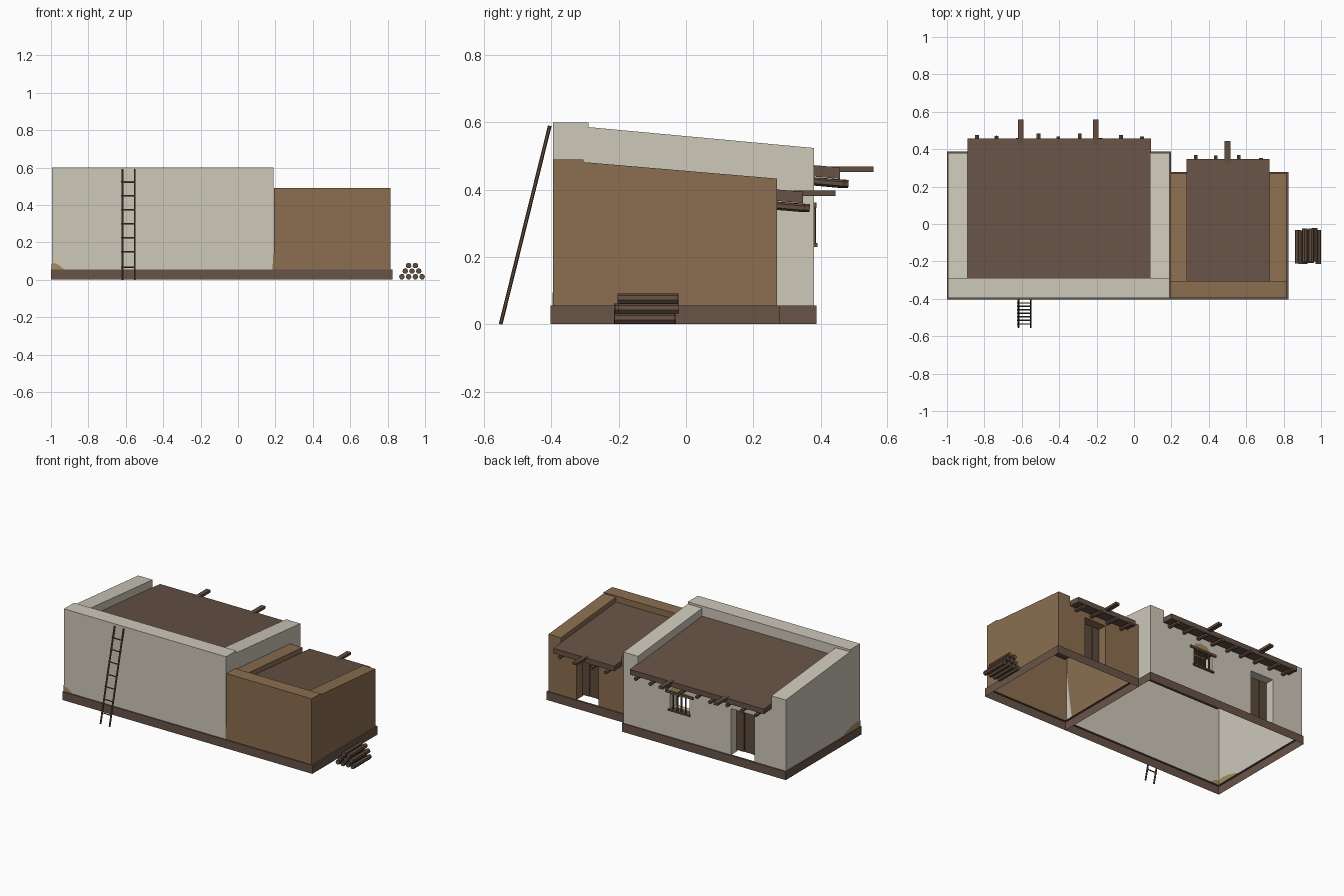
import bpy, bmesh, math, random
from mathutils import Vector

if "Cube" in bpy.data.objects:
    bpy.data.objects.remove(bpy.data.objects["Cube"])

random.seed(4)


def material(name, rgb):
    m = bpy.data.materials.new(name)
    lin = [((c / 255 + 0.055) / 1.055) ** 2.4 for c in rgb]
    m.diffuse_color = (*lin, 1)
    m.use_nodes = True
    m.node_tree.nodes["Principled BSDF"].inputs["Base Color"].default_value = m.diffuse_color
    return m


PALE = material("pale plaster", (206, 200, 186))
ADOBE = material("brown adobe", (139, 110, 80))
STONE = material("plinth brown", (104, 84, 71))
ROOF = material("roof earth", (102, 82, 69))
WOOD = material("weathered wood", (98, 78, 64))
DOOR = material("door wood", (92, 73, 59))
MUD = material("exposed mud", (164, 141, 96))


def finish(name, bm, mat):
    bmesh.ops.remove_doubles(bm, verts=bm.verts, dist=1e-5)
    bmesh.ops.recalc_face_normals(bm, faces=bm.faces)
    me = bpy.data.meshes.new(name)
    bm.to_mesh(me)
    bm.free()
    me.materials.append(mat)
    ob = bpy.data.objects.new(name, me)
    bpy.context.collection.objects.link(ob)
    return ob


def face(bm, *pts):
    bm.faces.new([bm.verts.new(p) for p in pts])


def prism(name, x0, x1, profile, mat):
    """Extrude a y-z profile along x."""
    bm = bmesh.new()
    face(bm, *[(x0, y, z) for y, z in profile])
    ext = bmesh.ops.extrude_face_region(bm, geom=bm.faces[:])["geom"]
    bmesh.ops.translate(bm, vec=(x1 - x0, 0, 0),
                        verts=[v for v in ext if isinstance(v, bmesh.types.BMVert)])
    return finish(name, bm, mat)


def box(name, x0, x1, y0, y1, z0, z1, mat):
    return prism(name, x0, x1, [(y0, z0), (y1, z0), (y1, z1), (y0, z1)], mat)


def pole(name, a, b, r, mat, sides=6):
    a, b = Vector(a), Vector(b)
    bm = bmesh.new()
    bmesh.ops.create_cone(bm, cap_ends=True, segments=sides, radius1=r, radius2=r,
                          depth=(b - a).length)
    rot = (b - a).to_track_quat('Z', 'Y').to_matrix().to_4x4()
    bmesh.ops.transform(bm, matrix=rot, verts=bm.verts)
    bmesh.ops.translate(bm, vec=(a + b) / 2, verts=bm.verts)
    return finish(name, bm, mat)


BASE = 0.055


def plinth(name, x0, x1, y0, y1):
    """Open-bottomed skirt with a narrow top ledge."""
    bm = bmesh.new()
    i = 0.014
    out = [(x0, y0), (x1, y0), (x1, y1), (x0, y1)]
    inn = [(x0 + i, y0 + i), (x1 - i, y0 + i), (x1 - i, y1 - i), (x0 + i, y1 - i)]
    for k in range(4):
        a, b, c, d = out[k], out[(k + 1) % 4], inn[(k + 1) % 4], inn[k]
        face(bm, (*a, 0), (*b, 0), (*b, BASE), (*a, BASE))
        face(bm, (*a, BASE), (*b, BASE), (*c, BASE), (*d, BASE))
    return finish(name, bm, STONE)


def walls(name, x0, x1, y0, y1, zf, zs, zb, p, roof_f, roof_b, openings, mat):
    """Thin wall shell with thick parapets on three sides and openings in the back."""
    bm = bmesh.new()
    yp = y0 + p
    xa, xb = x0 + p, x1 - p
    face(bm, (x0, y0, BASE), (x1, y0, BASE), (x1, y0, zf), (x0, y0, zf))
    for x in (x0, x1):
        face(bm, (x, y0, BASE), (x, y1, BASE), (x, y1, zb), (x, yp, zs), (x, yp, zf), (x, y0, zf))
    # parapet tops and inner faces
    face(bm, (x0, y0, zf), (x1, y0, zf), (x1, yp, zf), (x0, yp, zf))
    face(bm, (xa, yp, roof_f), (xb, yp, roof_f), (xb, yp, zf), (xa, yp, zf))
    for xo, xi in ((x0, xa), (x1, xb)):
        face(bm, (xo, yp, zs), (xi, yp, zs), (xi, y1, zb), (xo, y1, zb))
        face(bm, (xo, yp, zs), (xi, yp, zs), (xi, yp, zf), (xo, yp, zf))
        face(bm, (xi, yp, roof_f), (xi, y1, roof_b), (xi, y1, zb), (xi, yp, zs))
    # back wall as a grid of cells, skipping the openings
    xs = sorted({x0, xa, xb, x1, *[v for o in openings for v in o[:2]]})
    zs_ = sorted({BASE, roof_b, zb, *[v for o in openings for v in o[2:]]})
    for a, b in zip(xs, xs[1:]):
        for c, d in zip(zs_, zs_[1:]):
            mx, mz = (a + b) / 2, (c + d) / 2
            if any(o[0] < mx < o[1] and o[2] < mz < o[3] for o in openings):
                continue
            if mz > roof_b and xa < mx < xb:
                continue
            face(bm, (a, y1, c), (b, y1, c), (b, y1, d), (a, y1, d))
    # reveals
    for a, b, c, d in openings:
        ring = [(a, c), (b, c), (b, d), (a, d)]
        for k in range(4):
            (u, v), (s, t) = ring[k], ring[(k + 1) % 4]
            if v == t == BASE:
                continue
            face(bm, (u, y1, v), (s, y1, t), (s, y1 - 0.07, t), (u, y1 - 0.07, v))
    return finish(name, bm, mat)


def roof(name, x0, x1, y0, y1, z_end, slope, beams, spouts, spout_end):
    """Sloping slab with beam ends below and drain spouts at the eave."""
    rise = (y1 - y0) * slope
    t = 0.034
    prism(name + "_roof_slab", x0, x1, [(y0, z_end + rise - t), (y1, z_end - t),
                                        (y1, z_end), (y0, z_end + rise)], ROOF)
    for x, ye in beams:
        z = z_end - 0.049
        pole(name + "_roof_beam", (x, y1 - 0.2, z + 0.2 * slope), (x, ye, z), 0.012, WOOD)
    for x in spouts:
        box(name + "_drain_spout", x - 0.015, x + 0.015, y1 - 0.03, spout_end,
            z_end - 0.013, z_end + 0.003, WOOD)


# main house
plinth("main_plinth", -1, 0.197, -0.403, 0.388)
main_door = (-0.765, -0.595, BASE, 0.36)
window = (-0.29, -0.15, 0.24, 0.35)
walls("main_walls", -0.995, 0.19, -0.395, 0.38, 0.6, 0.586, 0.524, 0.105,
      0.5, 0.44, [main_door, window], PALE)
roof("main", -0.89, 0.09, -0.291, 0.458, 0.466, 0.09,
     [(-0.84, .475), (-0.735, .471), (-0.62, .46), (-0.51, .483), (-0.405, .468),
      (-0.29, .483), (-0.18, .46), (-0.07, .476), (0.043, .468)], [-0.605, -0.205], 0.558)

# side room
plinth("side_plinth", 0.197, 0.825, -0.403, 0.278)
side_door = (0.45, 0.61, BASE, 0.33)
walls("side_walls", 0.193, 0.815, -0.395, 0.27, 0.49, 0.482, 0.433, 0.09,
      0.41, 0.37, [side_door], ADOBE)
roof("side", 0.28, 0.725, -0.306, 0.348, 0.394, 0.085,
     [(0.33, .368), (0.437, .366), (0.56, .368), (0.68, .352)], [0.5], 0.445)

# plank doors set back in the openings
for tag, (a, b, c, d), y in (("main", main_door, 0.38), ("side", side_door, 0.27)):
    n = 3
    w = (b - a) / n
    for k in range(n):
        box(tag + "_door_plank", a + k * w + 0.001, a + (k + 1) * w - 0.001,
            y - 0.07, y - 0.058 - 0.003 * (k % 2), c + 0.012, d, DOOR)

# window lintel, sill and bars
box("window_lintel", -0.32, -0.12, 0.33, 0.388, 0.346, 0.362, WOOD)
box("window_sill", -0.3, -0.14, 0.34, 0.391, 0.23, 0.241, WOOD)
for k in range(4):
    x = -0.265 + k * 0.03
    pole("window_bar", (x, 0.382, 0.238), (x, 0.382, 0.35), 0.005, WOOD)

# exposed mud where plaster has fallen away at the corner, seen inside and out
patch = [(0, 0), (0.067, 0), (0.052, 0.014), (0.032, 0.028), (0.014, 0.034), (0, 0.03)]
bm = bmesh.new()
for e in (-0.002, 0.002):
    face(bm, *[(-0.995 + e + u, -0.395 + e, BASE + v) for u, v in patch])
    face(bm, *[(-0.995 + e, -0.395 + e + u * 3, BASE + v * 1.3) for u, v in patch])
finish("corner_mud_patch", bm, MUD)
bm = bmesh.new()
face(bm, *[(x, 0.382, z) for x, z in
           ((-0.28, .362), (-0.15, .362), (-0.16, .385), (-0.2, .4), (-0.25, .392))])
finish("window_mud_patch", bm, MUD)

# uneven joint between the two rooms
bm = bmesh.new()
face(bm, (0.185, -0.397, BASE), (0.193, -0.397, BASE), (0.193, -0.397, 0.14), (0.187, -0.397, 0.13))
finish("joint_adobe_patch", bm, ADOBE)
bm = bmesh.new()
face(bm, (0.196, -0.394, BASE), (0.196, -0.345, BASE), (0.196, -0.394, 0.4))
finish("joint_plaster_patch", bm, PALE)

# leaning ladder
foot, top = Vector((0, -0.551, 0.0)), Vector((0, -0.405, 0.59))
for x in (-0.618, -0.552):
    pole("ladder_rail", foot + Vector((x, 0, 0)), top + Vector((x, 0, 0)), 0.0055, WOOD)
for z in (0.068, 0.15, 0.225, 0.3, 0.375, 0.45, 0.52):
    c = foot.lerp(top, z / 0.59)
    pole("ladder_rung", c + Vector((-0.625, 0, 0)), c + Vector((-0.547, 0, 0)), 0.004, WOOD)

# stacked firewood
for row in range(3):
    for k in range(4 - row):
        x = 0.876 + 0.0362 * k + 0.0181 * row
        j = random.uniform(0, 0.015)
        pole("firewood_log", (x, -0.215 + j, 0.0165 + row * 0.0295),
             (x, -0.035 + j, 0.0165 + row * 0.0295), 0.0155, WOOD, 7)
